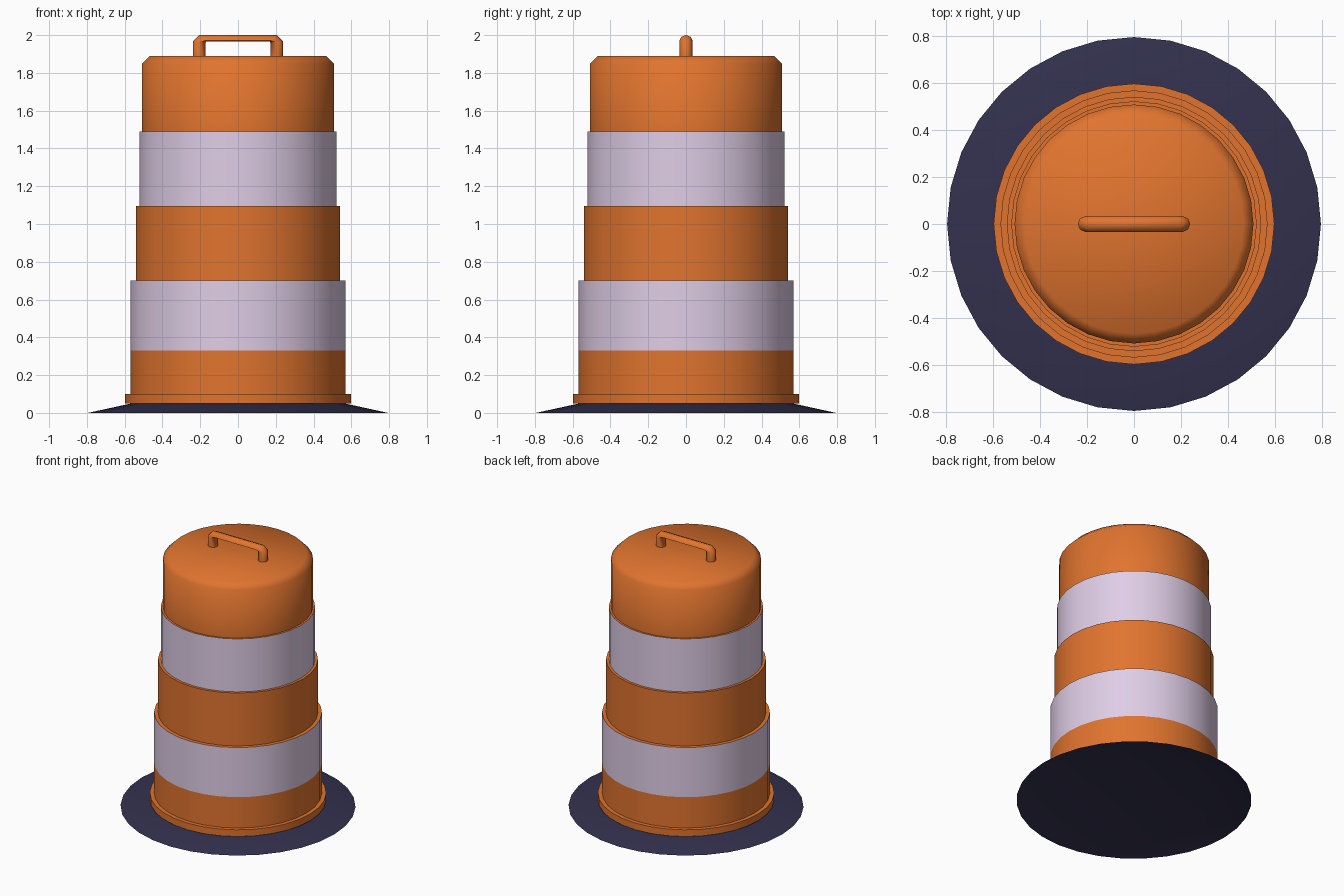
import bpy, bmesh, math

if "Cube" in bpy.data.objects:
    bpy.data.objects.remove(bpy.data.objects["Cube"])

SIDES = 32


def material(name, rgb):
    m = bpy.data.materials.new(name)
    m.diffuse_color = (*rgb, 1)
    m.use_nodes = True
    m.node_tree.nodes["Principled BSDF"].inputs["Base Color"].default_value = m.diffuse_color
    return m


orange = material("orange plastic", (0.75, 0.175, 0.028))
white = material("pale reflective band", (0.74, 0.61, 0.79))
rubber = material("dark rubber", (0.033, 0.031, 0.077))


def loft(name, rings, mats, angle=50, rule=None, bottom=True):
    """Bridge equal rings of points, capping the end and optionally the start."""
    bm = bmesh.new()
    vs = [[bm.verts.new(p) for p in ring] for ring in rings]
    n = len(vs[0])
    for a, b in zip(vs, vs[1:]):
        for i in range(n):
            j = (i + 1) % n
            bm.faces.new((a[i], a[j], b[j], b[i]))
    if bottom:
        bm.faces.new(vs[0][::-1])
    bm.faces.new(vs[-1])
    bmesh.ops.recalc_face_normals(bm, faces=bm.faces)
    if rule:
        for f in bm.faces:
            f.material_index = rule(f)
    me = bpy.data.meshes.new(name)
    bm.to_mesh(me)
    bm.free()
    for m in mats:
        me.materials.append(m)
    ob = bpy.data.objects.new(name, me)
    bpy.context.collection.objects.link(ob)
    bpy.ops.object.select_all(action='DESELECT')
    ob.select_set(True)
    bpy.context.view_layer.objects.active = ob
    bpy.ops.object.shade_smooth_by_angle(angle=math.radians(angle))
    return ob


def circle(r, z):
    return [(r * math.cos(2 * math.pi * i / SIDES),
             r * math.sin(2 * math.pi * i / SIDES), z) for i in range(SIDES)]


# Rubber base skirt, hollow underneath
loft("base", [circle(0.795, 0), circle(0.565, 0.05)], [rubber], bottom=False)

# Stepped drum with foot lip and chamfered top
profile = [(0.565, 0.05), (0.597, 0.05), (0.597, 0.10), (0.568, 0.10),
           (0.568, 0.33), (0.568, 0.70), (0.541, 0.70), (0.541, 1.095),
           (0.522, 1.095), (0.522, 1.49), (0.508, 1.49), (0.508, 1.848),
           (0.466, 1.89)]


def band_rule(f):
    # Upright faces in two height ranges are reflective
    z = f.calc_center_median().z
    upright = abs(f.normal.z) < 0.5
    return int(upright and (0.34 < z < 0.69 or 1.11 < z < 1.48))


loft("drum", [circle(r, z) for r, z in profile], [orange, white], 50,
     band_rule, bottom=False)

# Carry handle: each section is outer (x, z), inner (x, z), widest point
half = [((-0.239, 1.88), (-0.172, 1.88), 0.5),
        ((-0.239, 1.966), (-0.172, 1.958), 0.5),
        ((-0.206, 2.0), (-0.168, 1.966), 0.15)]
sections = half + [((-a, b), (-c, d), w) for (a, b), (c, d), w in reversed(half)]
rings = []
for (ox, oz), (ix, iz), w in sections:
    ring = []
    for k in range(8):
        t = 2 * math.pi * k / 8
        c = math.cos(t)
        s = w + c * ((1 - w) if c > 0 else w)
        ring.append((ix + s * (ox - ix), 0.034 * math.sin(t), iz + s * (oz - iz)))
    rings.append(ring)
loft("handle", rings, [orange], 50)
